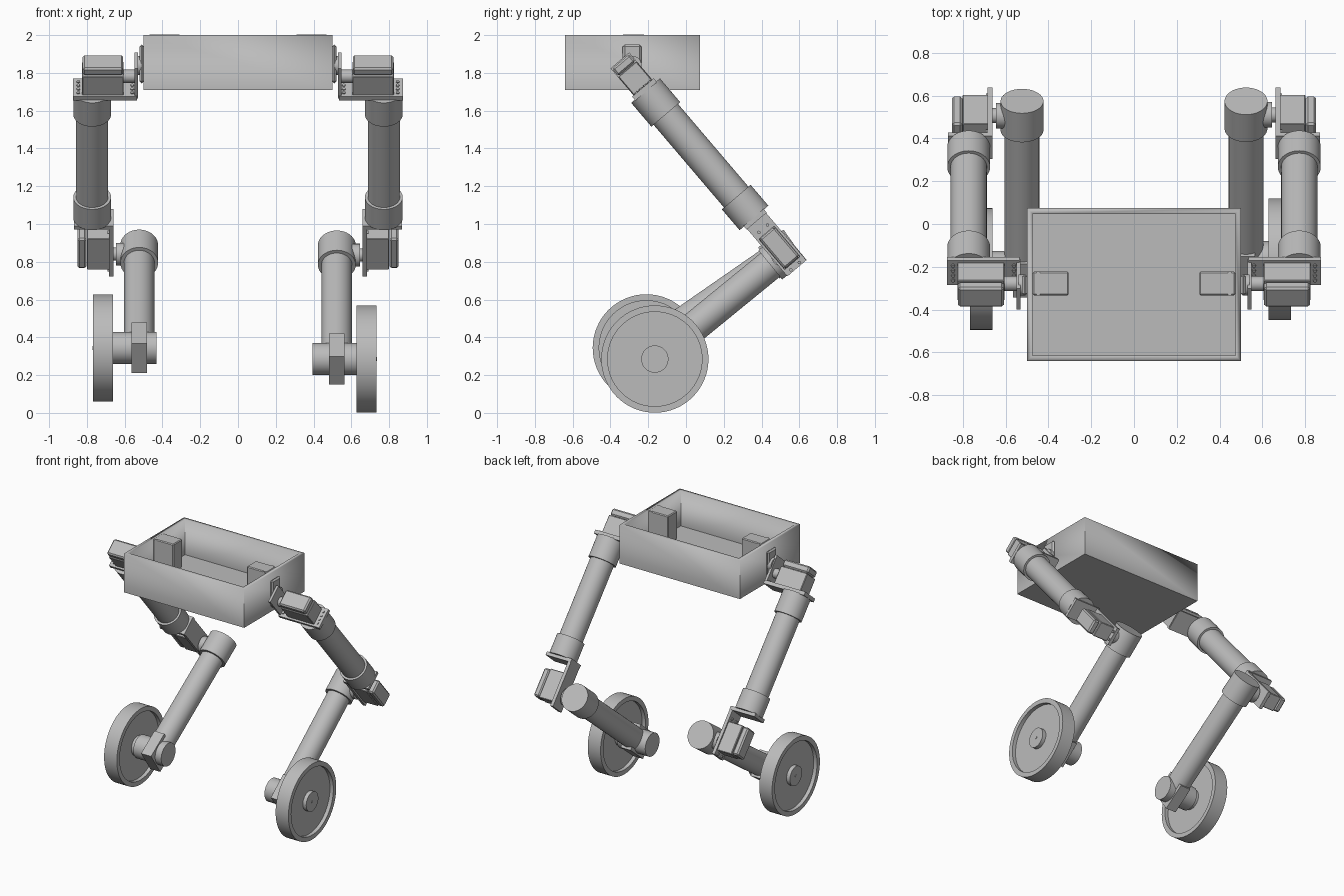
import bpy, bmesh, math
from mathutils import Matrix, Vector

if "Cube" in bpy.data.objects:
    bpy.data.objects.remove(bpy.data.objects["Cube"])

grey = bpy.data.materials.new("plain_grey")
grey.use_nodes = True
grey.diffuse_color = (0.5, 0.5, 0.5, 1)
grey.node_tree.nodes["Principled BSDF"].inputs["Base Color"].default_value = (0.5, 0.5, 0.5, 1)


def finish(name, bm, matrix):
    bmesh.ops.recalc_face_normals(bm, faces=bm.faces)
    mesh = bpy.data.meshes.new(name)
    bm.to_mesh(mesh)
    bm.free()
    mesh.materials.append(grey)
    ob = bpy.data.objects.new(name, mesh)
    bpy.context.collection.objects.link(ob)
    ob.matrix_world = matrix
    bpy.ops.object.select_all(action="DESELECT")
    ob.select_set(True)
    bpy.context.view_layer.objects.active = ob
    bpy.ops.object.shade_smooth_by_angle(angle=math.radians(30))
    return ob


def frame(origin, direction):
    """Frame at origin whose -z axis runs along a direction in the YZ plane."""
    angle = math.atan2(direction[1], -direction[2])
    return Matrix.Translation(origin) @ Matrix.Rotation(angle, 4, "X")


def box(name, lo, hi, matrix=Matrix(), bevel=0):
    bm = bmesh.new()
    bmesh.ops.create_cube(bm, size=1)
    lo, hi = Vector(lo), Vector(hi)
    lo, hi = Vector(map(min, lo, hi)), Vector(map(max, lo, hi))
    bmesh.ops.scale(bm, vec=hi - lo, verts=bm.verts)
    bmesh.ops.translate(bm, vec=(lo + hi) / 2, verts=bm.verts)
    if bevel:
        bmesh.ops.bevel(bm, geom=bm.edges[:], offset=bevel, segments=1, affect="EDGES")
    return finish(name, bm, matrix)


def lathe(name, profile, matrix, axis="Z", steps=48):
    """Turn (radius, height) points around the local z or x axis."""
    bm = bmesh.new()
    verts = [bm.verts.new((r, 0, h)) for r, h in profile]
    edges = [bm.edges.new(pair) for pair in zip(verts, verts[1:])]
    bmesh.ops.spin(bm, geom=verts + edges, cent=(0, 0, 0), axis=(0, 0, 1),
                   angle=math.tau, steps=steps)
    bmesh.ops.remove_doubles(bm, verts=bm.verts, dist=0.0001)
    if axis == "X":
        bmesh.ops.rotate(bm, matrix=Matrix.Rotation(math.pi / 2, 3, "Y"), verts=bm.verts)
    return finish(name, bm, matrix)


def rod(name, radius, a, b, matrix, axis="Z"):
    return lathe(name, [(0, a), (radius, a), (radius, b), (0, b)], matrix, axis)


# Open tray body: cube without lid, walls thickened inwards
bm = bmesh.new()
bmesh.ops.create_cube(bm, size=1)
bmesh.ops.delete(bm, geom=[f for f in bm.faces if f.normal.z > 0.5], context="FACES")
bmesh.ops.scale(bm, vec=(1.0, 0.715, 0.29), verts=bm.verts)
body = finish("body_tray", bm, Matrix.Translation((0, -0.283, 1.855)))
walls = body.modifiers.new("walls", "SOLIDIFY")
walls.thickness = 0.027
walls.offset = -1
walls.use_even_offset = True

HIP = Vector((0, -0.214, 1.706))
KNEE = Vector((0, 0.36, 1.032))
CAP = Vector((0, 0.574, 0.888))


def leg(side, s, wheel_y, wheel_z, wheel_x, motor_in):
    n = lambda part: side + "_" + part

    # Hip servo inside the tray, with its ears and wall horn
    box(n("body_servo"), (s * 0.305, -0.333, 1.79), (s * 0.473, -0.222, 2.003), bevel=0.006)
    box(n("body_servo_ears"), (s * 0.44, -0.333, 1.74), (s * 0.455, -0.222, 2.003))
    box(n("hip_horn_plate"), (s * 0.498, -0.335, 1.745), (s * 0.522, -0.235, 1.95), bevel=0.011)
    rod(n("hip_horn"), 0.05, s * 0.51, s * 0.54, Matrix.Translation((0, -0.285, 1.84)), "X")

    # Hip bracket and servo, lined up with the thigh
    hip = frame(HIP, KNEE - HIP)
    box(n("hip_bracket_base"), (s * 0.535, -0.075, -0.005), (s * 0.873, 0.075, 0.022), hip)
    box(n("hip_bracket_upright"), (s * 0.53, -0.065, 0), (s * 0.548, 0.065, 0.21), hip)
    box(n("hip_servo"), (s * 0.605, -0.063, 0.02), (s * 0.825, 0.063, 0.15), hip, 0.004)
    box(n("hip_servo_cover"), (s * 0.608, -0.06, 0.152), (s * 0.822, 0.06, 0.203), hip, 0.01)
    rod(n("hip_shaft"), 0.035, s * 0.54, s * 0.61, hip @ Matrix.Translation((0, 0, 0.1)), "X")
    for x in (0.56, 0.845):
        for y in (-0.045, -0.015, 0.015, 0.045):
            rod(n("hip_bolt"), 0.009, 0.02, 0.028, hip @ Matrix.Translation((s * x, y, 0)))

    # Thigh tube with a cuff at each end
    length = (KNEE - HIP).length
    thigh = hip @ Matrix.Translation((s * 0.772, 0, 0))
    rod(n("thigh_tube"), 0.085, -length + 0.01, -0.01, thigh)
    rod(n("thigh_upper_cuff"), 0.1, -0.165, 0, thigh)
    rod(n("thigh_lower_cuff"), 0.1, -length, -length + 0.145, thigh)

    # Knee bracket and servo
    knee = frame(KNEE, KNEE - HIP)
    box(n("knee_bracket_base"), (s * 0.66, -0.07, -0.022), (s * 0.868, 0.07, 0.004), knee)
    box(n("knee_bracket_upright"), (s * 0.66, -0.066, -0.35), (s * 0.684, 0.066, 0.004), knee)
    box(n("knee_servo"), (s * 0.68, -0.055, -0.315), (s * 0.8, 0.055, -0.1), knee, 0.004)
    box(n("knee_servo_cover"), (s * 0.802, -0.052, -0.311), (s * 0.85, 0.052, -0.104), knee, 0.01)
    for z in (-0.335, -0.075):
        for y in (-0.03, 0.03):
            rod(n("knee_bolt"), 0.009, s * 0.68, s * 0.692,
                knee @ Matrix.Translation((0, y, z)), "X")

    # Shin tube, knee cuff and horn
    axle = Vector((0, wheel_y, wheel_z))
    length = (axle - CAP).length
    shin = frame(CAP, axle - CAP)
    tube = shin @ Matrix.Translation((s * 0.523, 0, 0))
    rod(n("knee_cuff"), 0.1, -0.165, 0, tube)
    rod(n("shin_tube"), 0.081, -length + 0.05, -0.01, tube)
    rod(n("knee_horn"), 0.06, s * 0.6, s * 0.645, shin @ Matrix.Translation((0, 0, -0.083)), "X")
    rod(n("knee_shaft"), 0.035, s * 0.6, s * 0.67, shin @ Matrix.Translation((0, 0, -0.083)), "X")

    # Wheel motor, its clamp block and the wheel
    hub = Matrix.Translation(axle)
    box(n("motor_clamp"), (s * 0.482, -0.096, -length - 0.096),
        (s * 0.565, 0.096, -length + 0.096), shin)
    rod(n("wheel_motor"), 0.085, s * motor_in, s * (wheel_x - 0.05), hub, "X")
    half = [(0, 0.053), (0.072, 0.053), (0.072, 0.025), (0.25, 0.025), (0.25, 0.053), (0.284, 0.053)]
    profile = half + [(r, -h) for r, h in reversed(half)]
    lathe(n("wheel"), profile, hub @ Matrix.Translation((s * wheel_x, 0, 0)), "X", 64)
    rod(n("axle_pin"), 0.01, s * (wheel_x + 0.05), s * (wheel_x + 0.056), hub, "X")


leg("left", 1, -0.165, 0.285, 0.68, 0.395)
leg("right", -1, -0.21, 0.344, 0.714, 0.432)
